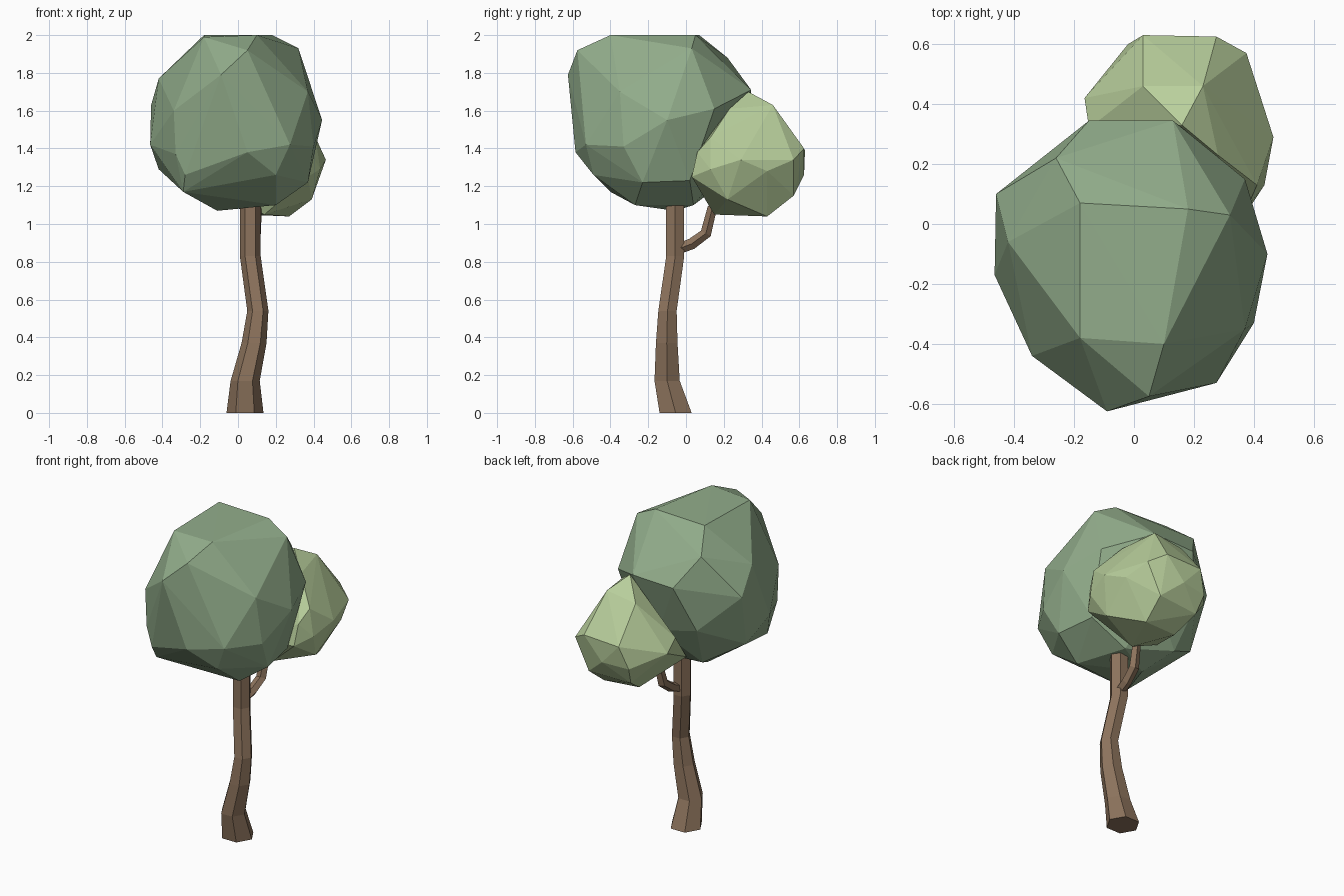
import bpy, bmesh, math
from mathutils import Vector


def finish(name, bm, color):
    bmesh.ops.recalc_face_normals(bm, faces=bm.faces[:])
    mesh = bpy.data.meshes.new(name)
    bm.to_mesh(mesh)
    bm.free()
    mat = bpy.data.materials.new(name + "_color")
    mat.diffuse_color = (*color, 1)
    mesh.materials.append(mat)
    obj = bpy.data.objects.new(name, mesh)
    bpy.context.collection.objects.link(obj)
    return obj


def tube(name, rings, sides, color, level=False):
    """Loft rings (x, y, z, radius); level keeps every ring horizontal."""
    bm = bmesh.new()
    pts = [Vector(r[:3]) for r in rings]
    loops = []
    for i, p in enumerate(pts):
        d = pts[min(i + 1, len(pts) - 1)] - pts[max(i - 1, 0)]
        if level:
            d = Vector((0, 0, 1))
        u = Vector((1, 0, 0))
        v = d.normalized().cross(u).normalized()
        loop = []
        for k in range(sides):
            a = math.tau * k / sides
            loop.append(bm.verts.new(p + rings[i][3] * (u * math.cos(a) + v * math.sin(a))))
        loops.append(loop)
    for a, b in zip(loops, loops[1:]):
        for k in range(sides):
            n = (k + 1) % sides
            bm.faces.new((a[k], a[n], b[n], b[k]))
    bm.faces.new(loops[0][::-1])
    bm.faces.new(loops[-1])
    return finish(name, bm, color)


def crown(name, points, color):
    """Faceted foliage: the hull around a few corner points."""
    bm = bmesh.new()
    for p in points:
        bm.verts.new(p)
    bmesh.ops.convex_hull(bm, input=bm.verts[:])
    bmesh.ops.delete(bm, geom=[v for v in bm.verts if not v.link_faces], context='VERTS')
    return finish(name, bm, color)


BARK = (0.27, 0.175, 0.11)

# Bent six-sided trunk
tube("trunk", [(0.037, -0.055, 0, 0.098), (0.038, -0.10, 0.17, 0.077),
               (0.085, -0.102, 0.37, 0.066), (0.105, -0.098, 0.54, 0.056),
               (0.065, -0.057, 0.83, 0.055), (0.065, -0.057, 1.11, 0.055)],
     6, BARK, level=True)

# Side branch into the small crown
tube("branch", [(0.07, -0.05, 0.865, 0.03), (0.08, 0.03, 0.895, 0.031),
                (0.09, 0.105, 0.95, 0.031), (0.10, 0.14, 1.09, 0.026)], 5, BARK)

# Large crown
crown("large_crown", [
    (-0.18, 0.07, 2), (0.18, 0.05, 2), (0.10, -0.40, 2), (-0.18, -0.38, 1.99),
    (0.32, 0.03, 1.93), (-0.26, 0.22, 1.88), (0.05, -0.575, 1.92), (-0.09, -0.625, 1.79),
    (0.13, 0.345, 1.71), (-0.15, 0.345, 1.70), (0.37, 0.15, 1.61), (-0.42, -0.06, 1.77),
    (-0.46, 0.10, 1.63), (-0.34, -0.44, 1.60), (0.445, -0.10, 1.55), (-0.465, -0.17, 1.42),
    (0.37, -0.35, 1.70), (0.40, -0.33, 1.41), (0.275, -0.53, 1.42), (0.05, -0.585, 1.38),
    (-0.33, -0.44, 1.37), (0.37, -0.23, 1.22), (0.33, 0.02, 1.23), (0.20, -0.49, 1.26),
    (-0.28, -0.46, 1.26), (-0.29, -0.40, 1.17), (0.20, -0.27, 1.10), (-0.11, -0.06, 1.07),
    (-0.42, 0.0, 1.29), (0.10, 0.04, 1.10), (-0.20, 0.12, 1.16), (0.02, 0.24, 1.35),
    (-0.25, 0.25, 1.42)],
    (0.29, 0.42, 0.26))

# Small crown behind
crown("small_crown", [
    (0.16, 0.33, 1.70), (0.23, 0.46, 1.63), (0.03, 0.46, 1.60), (0.275, 0.625, 1.40),
    (0.03, 0.63, 1.39), (0.375, 0.57, 1.34), (0.465, 0.29, 1.34), (0.435, 0.13, 1.29),
    (0.42, 0.43, 1.28), (0.15, 0.625, 1.26), (-0.02, 0.60, 1.25), (-0.165, 0.42, 1.32),
    (-0.15, 0.32, 1.38), (0.27, 0.43, 1.04), (0.14, 0.15, 1.05), (0.04, 0.41, 1.05),
    (0.28, 0.57, 1.15), (0.39, 0.22, 1.13), (0.37, 0.03, 1.25), (0.38, 0.06, 1.38),
    (0.41, 0.13, 1.46), (0.36, 0.17, 1.51), (0.28, 0.23, 1.61), (-0.08, 0.11, 1.16),
    (0.0, 0.55, 1.14)],
    (0.48, 0.62, 0.33))
